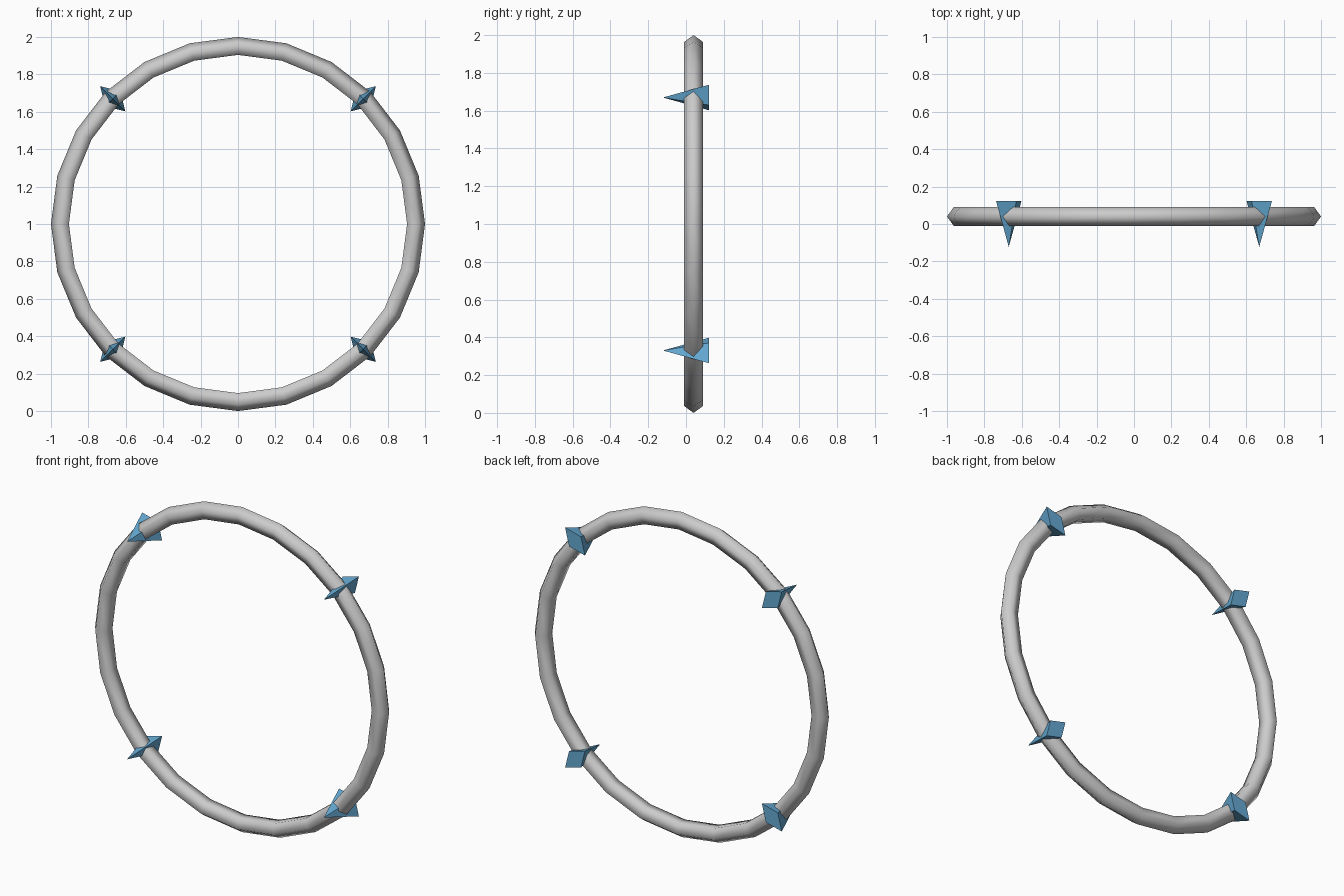
import bpy
from math import sin, cos, radians
from mathutils import Matrix, Vector

if "Cube" in bpy.data.objects:
    bpy.data.objects.remove(bpy.data.objects["Cube"])

MINOR = 0.053            # tube radius of the ring
MAJOR = 1.0 - MINOR
SPIKE_Y = 0.122          # spikes run from -y tip to +y base

blue = bpy.data.materials.new("blue")
blue.diffuse_color = (0.13, 0.40, 0.65, 1)
blue.use_nodes = True
blue.node_tree.nodes["Principled BSDF"].inputs["Base Color"].default_value = blue.diffuse_color

# Upright ring: 24 segments, five-sided tube with one edge facing outward
bpy.ops.mesh.primitive_torus_add(
    major_segments=24, minor_segments=5,
    major_radius=MAJOR, minor_radius=MINOR,
    location=(0, 0.04, 1), rotation=(radians(90), 0, 0))
ring = bpy.context.object
ring.name = "ring"
bpy.ops.object.shade_smooth()


def add_spike(name, angle):
    """Four-sided diamond pyramid through the ring, tip towards the front."""
    radial = Vector((cos(angle), 0, sin(angle)))
    forward = Vector((0, -1, 0))
    tangent = forward.cross(radial)
    bpy.ops.mesh.primitive_cone_add(vertices=4, radius1=1, radius2=0, depth=2)
    spike = bpy.context.object
    spike.name = name
    # local x = radial, y = tangent, z = towards the front
    basis = Matrix((radial, tangent, forward)).transposed().to_4x4()
    size = Matrix.Diagonal((0.0955, 0.057, SPIKE_Y, 1))
    centre = Matrix.Translation(Vector((0, 0, 1)) + radial * MAJOR)
    spike.data.transform(centre @ basis @ size)
    spike.data.materials.append(blue)


# Four spikes on the diagonals
for i, corner in enumerate(("upper_right", "upper_left", "lower_left", "lower_right")):
    add_spike("spike_" + corner, radians(45 + 90 * i))
